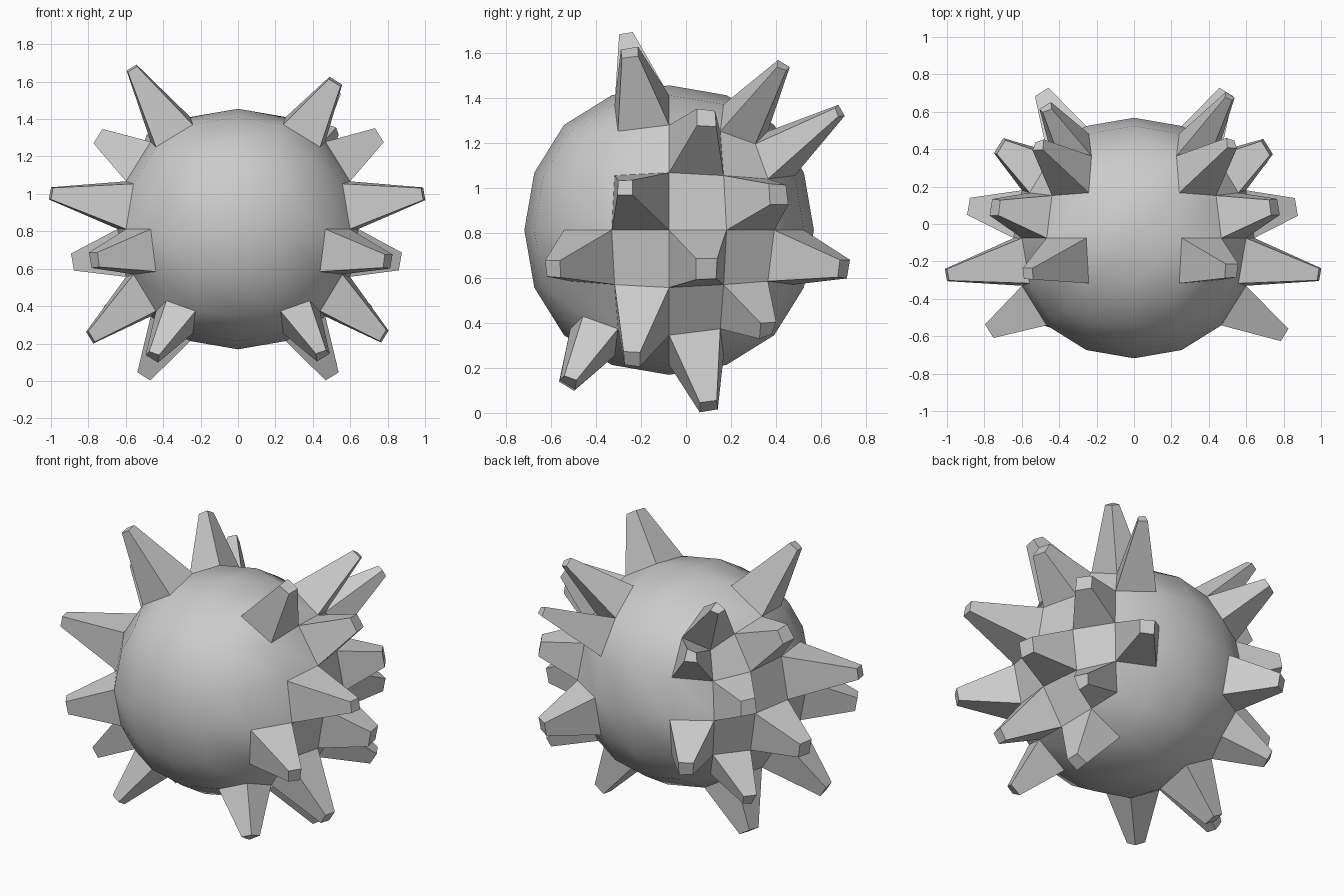
import bpy, bmesh, math
from mathutils import Vector

if "Cube" in bpy.data.objects:
    bpy.data.objects.remove(bpy.data.objects["Cube"])

CENTRE = Vector((0, -0.075, 0.812))
RADIUS = 0.643

# Spike tips on the right side, with length factor for the mirrored spike
TIPS = [
    ((0.52, -0.25, 1.60), 1.09), ((0.52, 0.43, 1.54), 0.98),
    ((0.51, 0.68, 1.34), 0.92), ((0.75, 0.09, 1.31), 0.99),
    ((0.71, 0.41, 0.97), 1.01), ((0.99, -0.27, 1.00), 1.01),
    ((0.86, 0.09, 0.64), 1.02), ((0.49, 0.70, 0.64), 1.00),
    ((0.80, -0.59, 0.64), 0.96), ((0.68, 0.36, 0.37), 1.00),
    ((0.50, 0.10, 0.03), 1.00), ((0.78, -0.24, 0.24), 1.01),
    ((0.45, -0.52, 0.14), 1.01),
]

# Round body: a twice-subdivided cube
bpy.ops.mesh.primitive_cube_add(size=2)
body = bpy.context.object
body.name = "spiked_ball"
sub = body.modifiers.new("round", 'SUBSURF')
sub.levels = 2
bpy.ops.object.modifier_apply(modifier=sub.name)

bm = bmesh.new()
bm.from_mesh(body.data)
k = RADIUS / max(v.co.z for v in bm.verts)
for v in bm.verts:
    v.co *= k


def add_spike(tip):
    """Pull the face under the tip out into a tapered four-sided spike."""
    bm.faces.ensure_lookup_table()
    d = tip.normalized()
    face = max(bm.faces, key=lambda f: (
        f.calc_center_median().normalized().dot(d)
        if f.calc_center_median().length < RADIUS * 1.06 else -1))
    mid = face.calc_center_median()
    scale = 0.35 - 0.8 * (tip.length - 0.92)
    base = list(face.verts)
    top = [bm.verts.new(tip + (v.co - mid) * scale) for v in base]
    bm.faces.remove(face)
    for i in range(4):
        j = (i + 1) % 4
        bm.faces.new((base[i], base[j], top[j], top[i]))
    bm.faces.new(top)


# Spikes on both sides
for co, factor in TIPS:
    tip = Vector(co) - CENTRE
    add_spike(tip)
    add_spike(Vector((-tip.x, tip.y, tip.z)) * factor)

for v in bm.verts:
    v.co += CENTRE
bm.normal_update()
bm.to_mesh(body.data)
bm.free()
bpy.ops.object.shade_smooth_by_angle(angle=math.radians(30))
